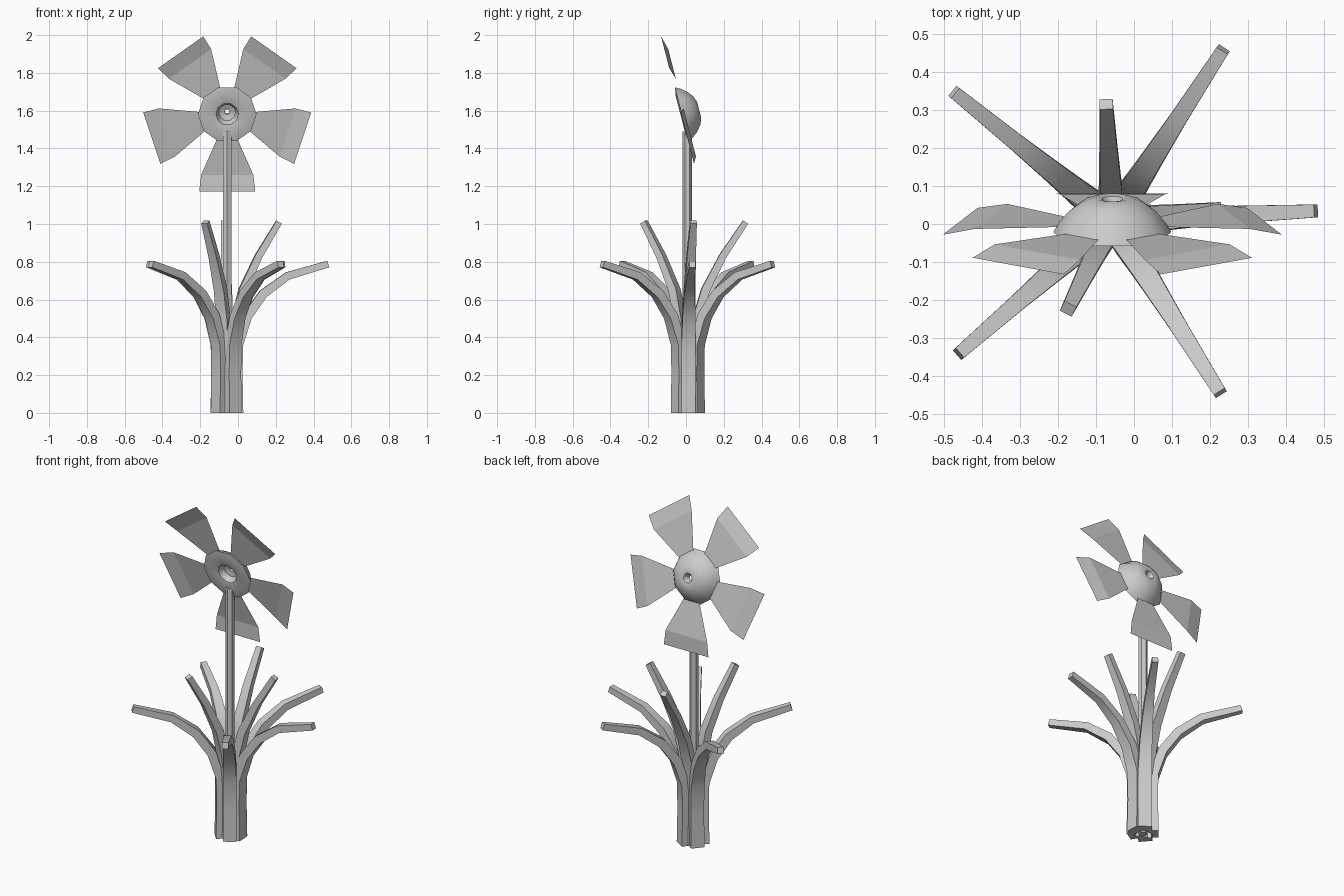
import bpy, bmesh, math
from mathutils import Vector, Matrix

if "Cube" in bpy.data.objects:
    bpy.data.objects.remove(bpy.data.objects["Cube"])

CX, CY = -0.057, 0.01          # plant axis


def make(name, verts, faces, smooth=None):
    me = bpy.data.meshes.new(name)
    bm = bmesh.new()
    vs = [bm.verts.new(v) for v in verts]
    for f in faces:
        bm.faces.new([vs[i] for i in f])
    bmesh.ops.recalc_face_normals(bm, faces=bm.faces[:])
    bm.to_mesh(me)
    bm.free()
    ob = bpy.data.objects.new(name, me)
    bpy.context.collection.objects.link(ob)
    if smooth:
        bpy.ops.object.select_all(action='DESELECT')
        bpy.context.view_layer.objects.active = ob
        ob.select_set(True)
        bpy.ops.object.shade_smooth_by_angle(angle=math.radians(smooth))
    return ob


def leaf(name, angle, path):
    """Rectangular section swept along (radius, z, width, thickness) points."""
    a = math.radians(angle)
    rad, side = Vector((math.cos(a), math.sin(a), 0)), Vector((-math.sin(a), math.cos(a), 0))
    verts, faces, n = [], [], len(path)
    for i, (r, z, w, t) in enumerate(path):
        p, q = path[max(i - 1, 0)], path[min(i + 1, n - 1)]
        d = Vector((q[0] - p[0], q[1] - p[1])).normalized()
        if i == 0:
            d = Vector((0, 1))
        for sw, st in ((-1, -1), (1, -1), (1, 1), (-1, 1)):
            v = rad * (r + d.y * st * t / 2) + side * (sw * w / 2)
            verts.append((CX + v.x, CY + v.y, z - d.x * st * t / 2))
    for i in range(n - 1):
        for k in range(4):
            m = (k + 1) % 4
            faces.append((4 * i + k, 4 * i + m, 4 * i + 4 + m, 4 * i + 4 + k))
    faces += [(3, 2, 1, 0), tuple(range(4 * n - 4, 4 * n))]
    return make(name, verts, faces, 35)


# long arching outer leaves
outer = [(0.066, 0, 0.075, 0.035), (0.062, 0.2, 0.075, 0.035), (0.06, 0.36, 0.075, 0.045),
         (0.105, 0.51, 0.068, 0.05), (0.19, 0.63, 0.058, 0.048),
         (0.32, 0.725, 0.046, 0.042), (0.535, 0.788, 0.034, 0.036)]
for i, a in enumerate((2.6, 57, 141, 221, -58)):
    leaf(f"outer_leaf_{i + 1}", a, outer)

# short upright inner leaves
for i, (a, reach) in enumerate(((6, 0.275), (93, 0.305), (243.5, 0.26))):
    k = reach / 0.28
    leaf(f"inner_leaf_{i + 1}", a,
         [(0.045, 0, 0.07, 0.03), (0.042, 0.3, 0.07, 0.03), (0.048, 0.5, 0.065, 0.045),
          (0.085 * k, 0.65, 0.058, 0.045), (0.17 * k, 0.83, 0.047, 0.038),
          (0.28 * k, 1.01, 0.035, 0.032)])

# stem
bpy.ops.mesh.primitive_cylinder_add(vertices=6, radius=0.025, depth=1.49, location=(CX, 0.007, 0.745))
bpy.context.object.name = "stem"

# flower frame: local x right, y up in the flower plane, z towards the viewer
flower = Matrix.Translation((CX, -0.006, 1.585)) @ Matrix.Rotation(math.radians(90 + 14.5), 4, 'X')

# flower head: revolved shell with a funnel in front, dome behind and a small hole
profile = [(0.155, 0.016), (0.105, 0.024), (0.06, 0.014), (0.045, -0.02), (0.014, -0.03),
           (0.014, -0.048), (0.028, -0.074), (0.045, -0.078), (0.08, -0.066),
           (0.115, -0.04), (0.14, -0.01)]
N, M = 10, len(profile)
verts = [(r * math.cos((k + 0.0) * math.tau / N), r * math.sin(k * math.tau / N), z)
         for k in range(N) for r, z in profile]
faces = [(k * M + j, k * M + (j + 1) % M, ((k + 1) % N) * M + (j + 1) % M, ((k + 1) % N) * M + j)
         for k in range(N) for j in range(M)]
head = make("flower_head", verts, faces, 40)
head.matrix_world = flower

# five thin petals with a folded tip band
rows = [(0.125, 0.048, 0.0), (0.335, 0.138, 0.0), (0.42, 0.148, 0.02)]
pv = [(r, s * w, z) for r, w, z in rows for s in (-1, 1)]
for i in range(5):
    p = make(f"petal_{i + 1}", pv, [(0, 2, 3, 1), (2, 4, 5, 3)])
    p.matrix_world = flower @ Matrix.Rotation(math.radians(-90 + 72 * i), 4, 'Z')
